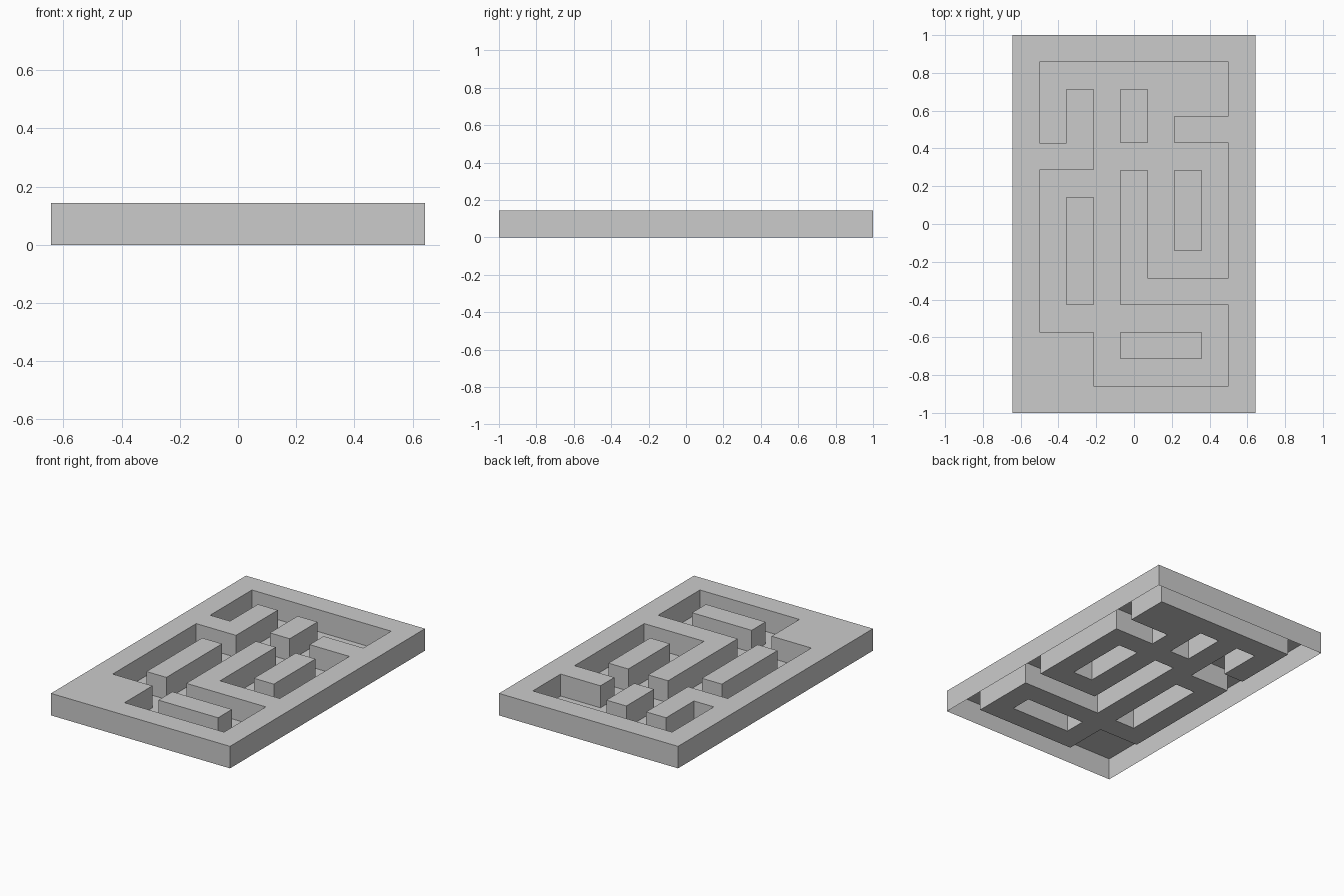
import bpy, bmesh

if "Cube" in bpy.data.objects:
    bpy.data.objects.remove(bpy.data.objects["Cube"])

# Maze plan seen from above (back row first): '#' raised wall, '.' sunken passage
PLAN = """
#########
#.......#
#.#.#...#
#.#.#.###
###.....#
#...#.#.#
#.#.#.#.#
#.#.#.#.#
#.#.#...#
#.#.#####
#.......#
###.###.#
###.....#
#########
""".split()[::-1]
ROWS, COLS = len(PLAN), len(PLAN[0])
C = 2 / ROWS          # cell size, also the wall height


def is_wall(i, j):
    return 0 <= i < COLS and 0 <= j < ROWS and PLAN[j][i] == '#'


def add_face(bm, points):
    bm.faces.new([bm.verts.new(((x - COLS / 2) * C, (y - ROWS / 2) * C, z * C))
                  for x, y, z in points])


def cell_face(bm, i, j, z):
    add_face(bm, [(i, j, z), (i + 1, j, z), (i + 1, j + 1, z), (i, j + 1, z)])


def finish(bm, name):
    bmesh.ops.remove_doubles(bm, verts=bm.verts, dist=1e-4)
    mesh = bpy.data.meshes.new(name)
    bm.to_mesh(mesh)
    bm.free()
    bpy.context.collection.objects.link(bpy.data.objects.new(name, mesh))


walls, floor = bmesh.new(), bmesh.new()
for j in range(ROWS):
    for i in range(COLS):
        # Passage floor at ground level
        if not is_wall(i, j):
            cell_face(floor, i, j, 0)
            continue
        # Wall top, plus sides wherever the wall ends; hollow underneath
        cell_face(walls, i, j, 1)
        corners = [(i, j), (i + 1, j), (i + 1, j + 1), (i, j + 1)]
        steps = [(0, -1), (1, 0), (0, 1), (-1, 0)]
        for k, (di, dj) in enumerate(steps):
            if not is_wall(i + di, j + dj):
                a, b = corners[k], corners[(k + 1) % 4]
                add_face(walls, [(*a, 0), (*b, 0), (*b, 1), (*a, 1)])

finish(walls, "maze_walls")
finish(floor, "maze_floor")
